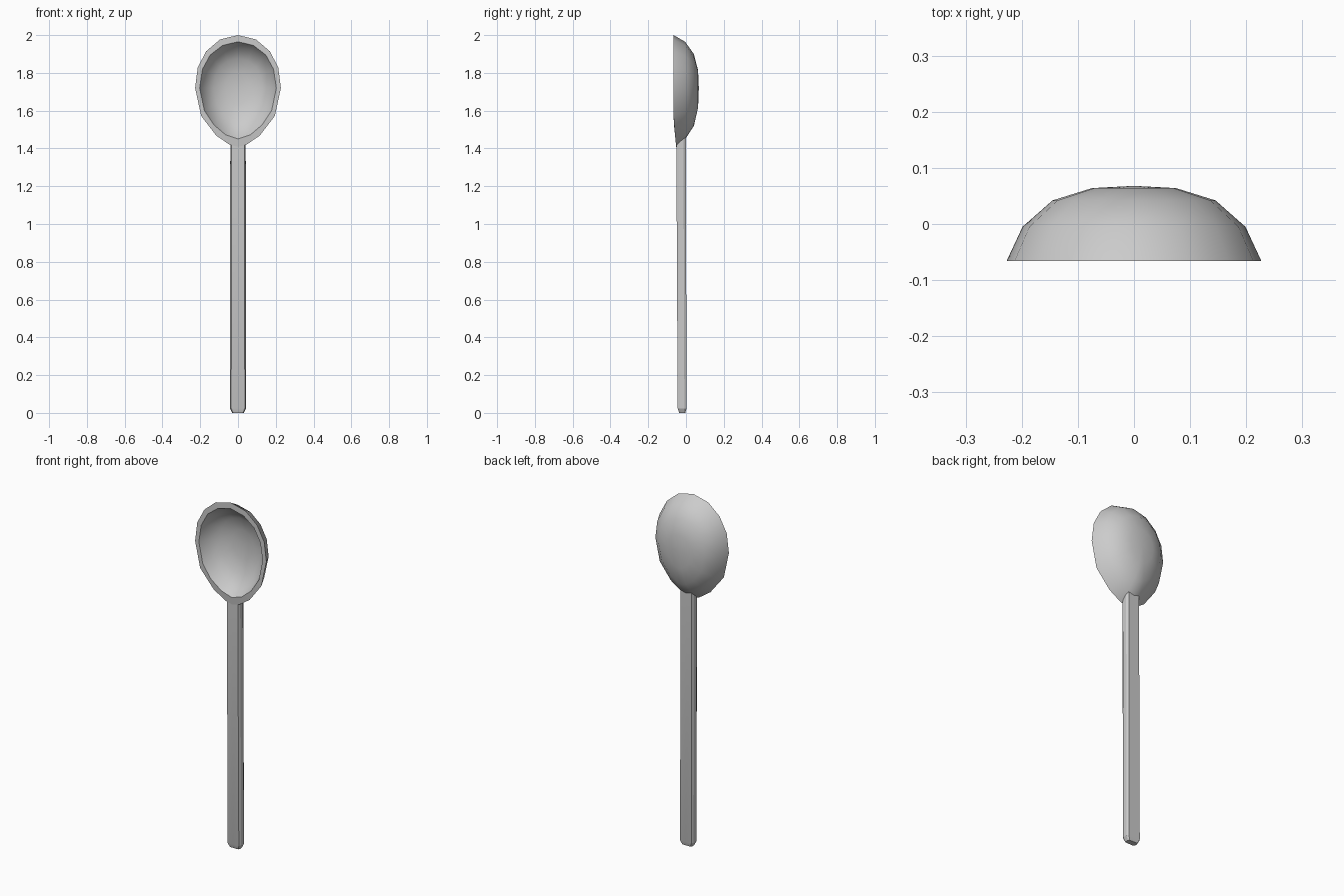
import bpy, bmesh, math

if "Cube" in bpy.data.objects:
    bpy.data.objects.remove(bpy.data.objects["Cube"])


def make_object(name, bm, angle):
    bmesh.ops.recalc_face_normals(bm, faces=bm.faces[:])
    mesh = bpy.data.meshes.new(name)
    bm.to_mesh(mesh)
    bm.free()
    ob = bpy.data.objects.new(name, mesh)
    bpy.context.collection.objects.link(ob)
    bpy.ops.object.select_all(action='DESELECT')
    ob.select_set(True)
    bpy.context.view_layer.objects.active = ob
    bpy.ops.object.shade_smooth_by_angle(angle=math.radians(angle))
    return ob


def bridge(bm, a, b):
    n = len(a)
    for i in range(n):
        bm.faces.new((a[i], a[(i + 1) % n], b[(i + 1) % n], b[i]))


def mirrored(half):
    # close a right-hand half outline into a full loop
    return half + [(-x, z) for x, z in half[-2:0:-1]]


# Bowl: egg-shaped rim shrunk towards its deepest point, outside and inside
outer = mirrored([(0, 2.0), (0.095, 1.977), (0.168, 1.915), (0.213, 1.83), (0.227, 1.72),
                  (0.195, 1.572), (0.115, 1.468), (0.045, 1.42), (0, 1.408)])
inner = mirrored([(0, 1.965), (0.082, 1.945), (0.147, 1.895), (0.188, 1.82), (0.203, 1.72),
                  (0.178, 1.6), (0.128, 1.525), (0.065, 1.472), (0, 1.45)])
MID = 1.72


def rim_y(z):
    return -0.066 + 0.014 * max(0, min(1, (1.55 - z) / 0.14))


def bowl_shell(bm, outline, steps, depth):
    rings = [[bm.verts.new((x, rim_y(z), z)) for x, z in outline]]
    for s, y in steps:
        rings.append([bm.verts.new((x * s, y, MID + (z - MID) * s)) for x, z in outline])
    for a, b in zip(rings, rings[1:]):
        bridge(bm, a, b)
    tip = bm.verts.new((0, depth, MID))
    last = rings[-1]
    for i in range(len(last)):
        bm.faces.new((last[i], last[(i + 1) % len(last)], tip))
    return rings[0]


bm = bmesh.new()
rim_out = bowl_shell(bm, outer, [(0.875, -0.005), (0.64, 0.042), (0.33, 0.064)], 0.068)
rim_in = bowl_shell(bm, inner, [(0.88, -0.015), (0.64, 0.024), (0.33, 0.044)], 0.048)
bridge(bm, rim_out, rim_in)
make_object("bowl", bm, 45)

# Handle: chamfered bar, slightly tapered end, top slanted into the bowl
section = [(-0.036, -1), (0, -1), (0.036, -1), (0.043, -0.5), (0.043, 0.5),
           (0.036, 1), (0, 1), (-0.036, 1), (-0.043, 0.5), (-0.043, -0.5)]
levels = [(0, 0.72, 0.016, -0.020, 0), (0.024, 1, 0.0235, -0.0205, 0),
          (1.44, 0.95, 0.025, -0.026, 0.024)]  # z, width, half depth, centre y, slant
bm = bmesh.new()
rings = [[bm.verts.new((x * w, c + t * d, z + t * slant)) for x, t in section]
         for z, w, d, c, slant in levels]
for a, b in zip(rings, rings[1:]):
    bridge(bm, a, b)
bm.faces.new(rings[0])
bm.faces.new(rings[-1])
make_object("handle", bm, 25)
